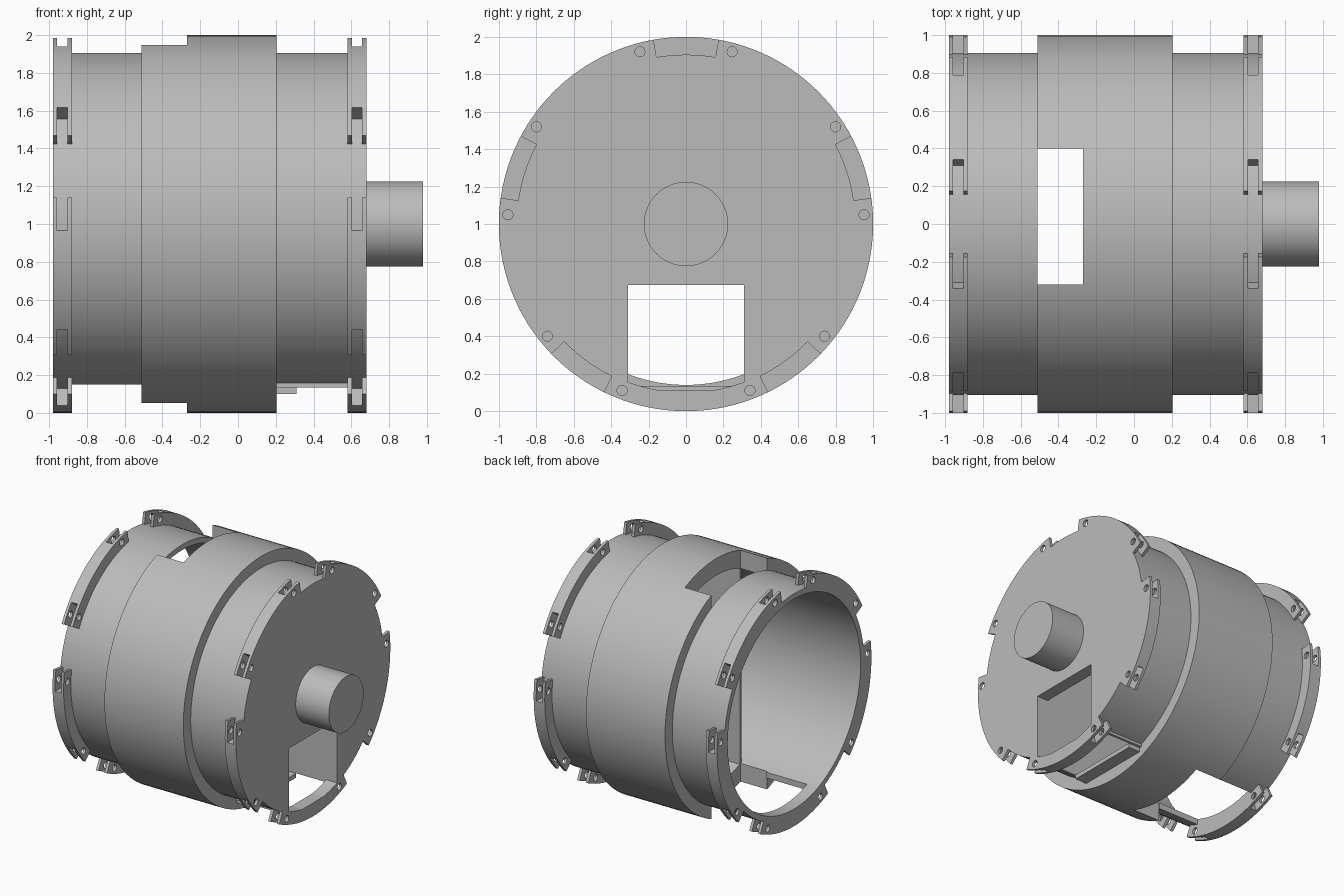
import bpy, bmesh, math
from math import radians, cos, sin

if "Cube" in bpy.data.objects:
    bpy.data.objects.remove(bpy.data.objects["Cube"], do_unlink=True)

grey = bpy.data.materials.new("plain_grey")
grey.use_nodes = True
grey.diffuse_color = (0.5, 0.5, 0.5, 1)
grey.node_tree.nodes["Principled BSDF"].inputs["Base Color"].default_value = (0.5, 0.5, 0.5, 1)

AXIS_Z = 1.0
BODY_R, BORE_R, BAND_R = 0.905, 0.86, 1.0
GAPS = [18 + 72 * i for i in range(5)]     # middle angles of the flange gaps


def on_axis(x, r, deg):
    return (x, r * cos(radians(deg)), AXIS_Z + r * sin(radians(deg)))


def finish(name, bm):
    bmesh.ops.remove_doubles(bm, verts=bm.verts, dist=1e-5)
    bmesh.ops.recalc_face_normals(bm, faces=bm.faces)
    mesh = bpy.data.meshes.new(name)
    bm.to_mesh(mesh)
    bm.free()
    mesh.materials.append(grey)
    obj = bpy.data.objects.new(name, mesh)
    bpy.context.collection.objects.link(obj)
    return obj


def sweep(bm, profile, a0, a1, steps):
    """Turn a closed (x, radius) profile about the long axis."""
    full = a1 - a0 >= 360
    rows = [[bm.verts.new(on_axis(x, r, a0 + (a1 - a0) * i / steps)) for x, r in profile]
            for i in range(steps if full else steps + 1)]
    n = len(profile)
    for i in range(steps):
        a, b = rows[i], rows[(i + 1) % len(rows)]
        for j in range(n):
            k = (j + 1) % n
            if profile[j][1] == 0 and profile[k][1] == 0:
                continue
            bm.faces.new((a[j], a[k], b[k], b[j]))
    if not full:
        bm.faces.new(rows[0])
        bm.faces.new(rows[-1])


def block(bm, x0, x1, y0, y1, z0, z1):
    verts = bmesh.ops.create_cube(bm, size=1)["verts"]
    for v in verts:
        v.co = (x1 if v.co.x > 0 else x0, y1 if v.co.y > 0 else y0, z1 if v.co.z > 0 else z0)


def rect(x0, x1, r0, r1):
    return [(x0, r0), (x0, r1), (x1, r1), (x1, r0)]


def carve(obj, cutters):
    """Subtract the cutters, bake the result and drop the cutters."""
    for c in cutters:
        c.hide_render = True
        m = obj.modifiers.new("cut", "BOOLEAN")
        m.operation, m.solver, m.object = "DIFFERENCE", "EXACT", c
    deps = bpy.context.evaluated_depsgraph_get()
    baked = bpy.data.meshes.new_from_object(obj.evaluated_get(deps))
    obj.modifiers.clear()
    obj.data = baked
    for c in cutters:
        bpy.data.objects.remove(c, do_unlink=True)


def smooth(obj):
    for p in obj.data.polygons:
        p.use_smooth = True
    obj.data.set_sharp_from_angle(angle=radians(30))


def box_object(name, *dims):
    bm = bmesh.new()
    block(bm, *dims)
    return finish(name, bm)


# Hollow housing with raised middle band and closed right end
bm = bmesh.new()
sweep(bm, [(-0.98, BORE_R), (-0.98, BODY_R), (-0.51, BODY_R), (-0.51, BAND_R),
           (0.205, BAND_R), (0.205, BODY_R), (0.68, BODY_R), (0.68, 0),
           (0.58, 0), (0.58, BORE_R)], 0, 360, 120)
housing = finish("housing", bm)
carve(housing, [
    box_object("slot_cutter", -0.51, -0.27, -0.32, 0.40, -0.2, 2.2),
    box_object("left_floor_cutter", -0.88, -0.505, -0.31, 0.31, -0.1, 0.4),
    box_object("right_floor_cutter", 0.205, 0.58, -0.31, 0.31, -0.1, 0.4),
    box_object("end_window_cutter", 0.5, 0.8, -0.31, 0.31, 0.11, 0.675),
])
smooth(housing)

# Output shaft
bm = bmesh.new()
sweep(bm, [(0.67, 0), (0.67, 0.225), (0.98, 0.225), (0.98, 0)], 0, 360, 64)
smooth(finish("shaft", bm))


# Flanges: five arcs each, with forked, drilled ends
def flange(name, x0):
    x1 = x0 + 0.1
    arcs, grooves, holes = bmesh.new(), bmesh.new(), bmesh.new()
    for gap in GAPS:
        sweep(arcs, rect(x0, x1, 0.9, BAND_R), gap + 10, gap + 62, 18)
        for side in (-1, 1):
            lo, hi = sorted((gap + side * 9, gap + side * 20))
            sweep(grooves, rect(x0 + 0.023, x1 - 0.023, BODY_R, 1.03), lo, hi, 4)
            _, y, z = on_axis(0, 0.953, gap + side * 15)
            ring = [[holes.verts.new((x, y + 0.027 * cos(math.tau * i / 20),
                                      z + 0.027 * sin(math.tau * i / 20))) for i in range(20)]
                    for x in (x0 - 0.05, x1 + 0.05)]
            for i in range(20):
                k = (i + 1) % 20
                holes.faces.new((ring[0][i], ring[0][k], ring[1][k], ring[1][i]))
            holes.faces.new(ring[0])
            holes.faces.new(ring[1])
    obj = finish(name, arcs)
    carve(obj, [finish("groove_cutter", grooves), finish("hole_cutter", holes)])
    smooth(obj)


flange("left_flange", -0.98)
flange("right_flange", 0.58)

# Upright inner walls beside the window, and the ledge under them
for label, s in (("front", -1), ("back", 1)):
    y0, y1 = sorted((s * 0.31, s * 0.33))
    box_object(label + "_inner_wall", -0.27, 0.585, y0, y1, 0.135, 1.80)
box_object("floor_ledge", 0.2, 0.31, -0.31, 0.31, 0.10, 0.135)
